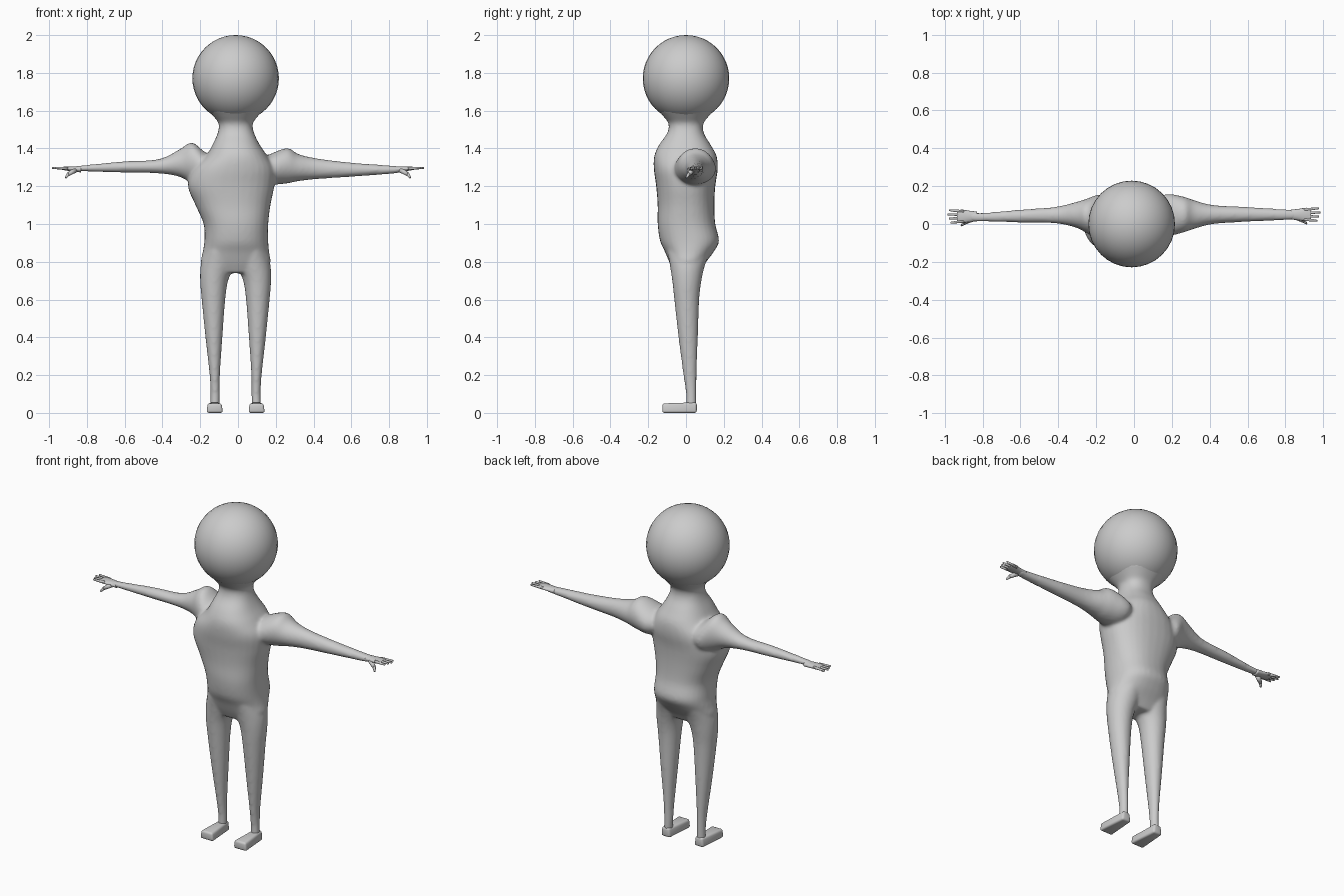
import bpy, bmesh, math
from mathutils import Vector, Matrix

if "Cube" in bpy.data.objects:
    bpy.data.objects.remove(bpy.data.objects["Cube"], do_unlink=True)

MID = -0.0125  # symmetry plane of the body

grey = bpy.data.materials.new("plain grey")
grey.use_nodes = True
grey.diffuse_color = (0.6, 0.6, 0.6, 1)
grey.node_tree.nodes["Principled BSDF"].inputs["Base Color"].default_value = (0.6, 0.6, 0.6, 1)


def finish(name, bm, smooth=True):
    bmesh.ops.recalc_face_normals(bm, faces=bm.faces)
    mesh = bpy.data.meshes.new(name)
    bm.to_mesh(mesh)
    bm.free()
    mesh.materials.append(grey)
    for p in mesh.polygons:
        p.use_smooth = smooth
    obj = bpy.data.objects.new(name, mesh)
    bpy.context.collection.objects.link(obj)
    return obj


def spline(rows, steps=4):
    """Catmull-Rom interpolation through rows of numbers."""
    rows = [Vector(r) for r in rows]
    out = []
    for i in range(len(rows) - 1):
        a, b, c, d = rows[max(i - 1, 0)], rows[i], rows[i + 1], rows[min(i + 2, len(rows) - 1)]
        for k in range(steps):
            t = k / steps
            out.append(b + (c - a) * (t / 2) + (a * 2 - b * 5 + c * 4 - d) * (t * t / 2)
                       + (b * 3 - a - c * 3 + d) * (t ** 3 / 2))
    return out + [rows[-1]]


def loft(bm, axis, rows, power=2.0, sides=32):
    """Skin rounded sections; each row is position, then min/max of both cross axes."""
    rings = []
    for t, a0, a1, b0, b1 in spline(rows):
        ring = []
        for k in range(sides):
            ang = math.tau * k / sides
            c, s = math.cos(ang), math.sin(ang)
            u = math.copysign(abs(c) ** (2 / power), c)
            v = math.copysign(abs(s) ** (2 / power), s)
            a = (a0 + a1) / 2 + u * (a1 - a0) / 2
            b = (b0 + b1) / 2 + v * (b1 - b0) / 2
            ring.append(bm.verts.new((a, b, t) if axis == "z" else (t, a, b)))
        rings.append(ring)
    for r, q in zip(rings, rings[1:]):
        for k in range(sides):
            n = (k + 1) % sides
            bm.faces.new((r[k], r[n], q[n], q[k]))
    bm.faces.new(rings[0])
    bm.faces.new(rings[-1])


def finger(bm, start, end, r0, r1):
    start, end = Vector(start), Vector(end)
    way = end - start
    turn = way.to_track_quat("Z", "Y").to_matrix().to_4x4()
    bmesh.ops.create_cone(bm, cap_ends=True, segments=10, radius1=r0, radius2=r1,
                          depth=way.length, matrix=Matrix.Translation((start + end) / 2) @ turn)


# Body: torso, arms and legs fused into one smooth skin
body = bmesh.new()
loft(body, "z", [
    (0.74, -0.14, 0.115, -0.06, 0.07),
    (0.79, -0.195, 0.17, -0.085, 0.1),
    (0.85, -0.187, 0.165, -0.11, 0.145),
    (0.91, -0.178, 0.16, -0.137, 0.175),
    (1.0, -0.182, 0.16, -0.15, 0.155),
    (1.1, -0.225, 0.172, -0.15, 0.15),
    (1.2, -0.265, 0.192, -0.158, 0.155),
    (1.29, -0.24, 0.195, -0.17, 0.168),
    (1.36, -0.17, 0.155, -0.168, 0.162),
    (1.42, -0.135, 0.115, -0.142, 0.13),
    (1.48, -0.108, 0.086, -0.1, 0.095),
    (1.53, -0.102, 0.078, -0.092, 0.092),
    (1.57, -0.13, 0.105, -0.12, 0.12),
    (1.61, -0.165, 0.14, -0.155, 0.155),
], power=2.3)

loft(body, "x", [
    (0.1, -0.05, 0.12, 1.24, 1.34),
    (0.17, -0.065, 0.158, 1.21, 1.37),
    (0.26, -0.045, 0.145, 1.215, 1.402),
    (0.32, -0.025, 0.125, 1.227, 1.37),
    (0.42, 0.0, 0.1, 1.238, 1.347),
    (0.6, 0.012, 0.09, 1.25, 1.325),
    (0.8, 0.02, 0.078, 1.265, 1.31),
    (0.87, 0.022, 0.08, 1.274, 1.303),
])
loft(body, "x", [
    (-0.1, -0.05, 0.12, 1.24, 1.34),
    (-0.18, -0.075, 0.155, 1.2, 1.385),
    (-0.245, -0.05, 0.135, 1.215, 1.432),
    (-0.31, -0.018, 0.115, 1.25, 1.395),
    (-0.42, 0.004, 0.09, 1.268, 1.343),
    (-0.6, 0.008, 0.076, 1.272, 1.332),
    (-0.8, 0.012, 0.06, 1.278, 1.313),
    (-0.87, 0.012, 0.068, 1.28, 1.305),
])

LEG = [  # height, inner, outer, front, back
    (0.03, 0.086, 0.134, 0.0, 0.055),
    (0.1, 0.084, 0.133, 0.0, 0.055),
    (0.2, 0.083, 0.138, -0.014, 0.056),
    (0.4, 0.07, 0.16, -0.04, 0.063),
    (0.6, 0.055, 0.18, -0.062, 0.07),
    (0.7, 0.04, 0.188, -0.073, 0.082),
    (0.78, 0.01, 0.185, -0.085, 0.1),
    (0.86, 0.01, 0.165, -0.1, 0.13),
]
for side in (-1, 1):
    loft(body, "z", [(z, MID + side * i, MID + side * o, f, b) for z, i, o, f, b in LEG])

skin = finish("body", body)
remesh = skin.modifiers.new("fuse", "REMESH")
remesh.mode = "VOXEL"
remesh.voxel_size = 0.009
remesh.use_smooth_shade = True
relax = skin.modifiers.new("relax", "SMOOTH")
relax.factor = 0.5
relax.iterations = 8

# Head
ball = bmesh.new()
bmesh.ops.create_uvsphere(ball, u_segments=32, v_segments=24, radius=0.229,
                          matrix=Matrix.Translation((MID, 0, 1.771)))
finish("head", ball)

# Hands and feet, one pair per side
for side, label, y in ((1, "left", 0.05), (-1, "right", 0.04)):
    hand = bmesh.new()
    loft(hand, "x", [
        (side * 0.83, y - 0.026, y + 0.026, 1.273, 1.305),
        (side * 0.87, y - 0.03, y + 0.03, 1.277, 1.305),
        (side * 0.91, y - 0.035, y + 0.036, 1.283, 1.304),
        (side * 0.935, y - 0.028, y + 0.03, 1.288, 1.302),
    ], sides=16)
    for k in range(4):
        off = (k - 1.5) * 0.017
        reach = 0.985 - 0.008 * abs(k - 2)
        finger(hand, (side * 0.9, y + off, 1.294), (side * reach, y + off * 1.3, 1.297), 0.009, 0.005)
    finger(hand, (side * 0.862, y - 0.016, 1.286), (side * 0.9, y - 0.036, 1.262), 0.015, 0.01)
    finger(hand, (side * 0.897, y - 0.034, 1.266), (side * 0.912, y - 0.048, 1.245), 0.01, 0.005)
    finish(label + "_hand", hand)

    # Foot: block tapering towards the heel, with rounded edges
    foot = bmesh.new()
    bmesh.ops.create_cube(foot, size=1)
    for v in foot.verts:
        toe = v.co.y < 0
        width = 0.088 if toe else 0.06
        if v.co.z > 0:
            width -= 0.012
        v.co = (MID + side * 0.111 + math.copysign(width / 2, v.co.x),
                -0.125 if toe else 0.057,
                0.0 if v.co.z < 0 else (0.05 if toe else 0.056))
    shoe = finish(label + "_foot", foot)
    bevel = shoe.modifiers.new("round", "BEVEL")
    bevel.width = 0.012
    bevel.segments = 3
